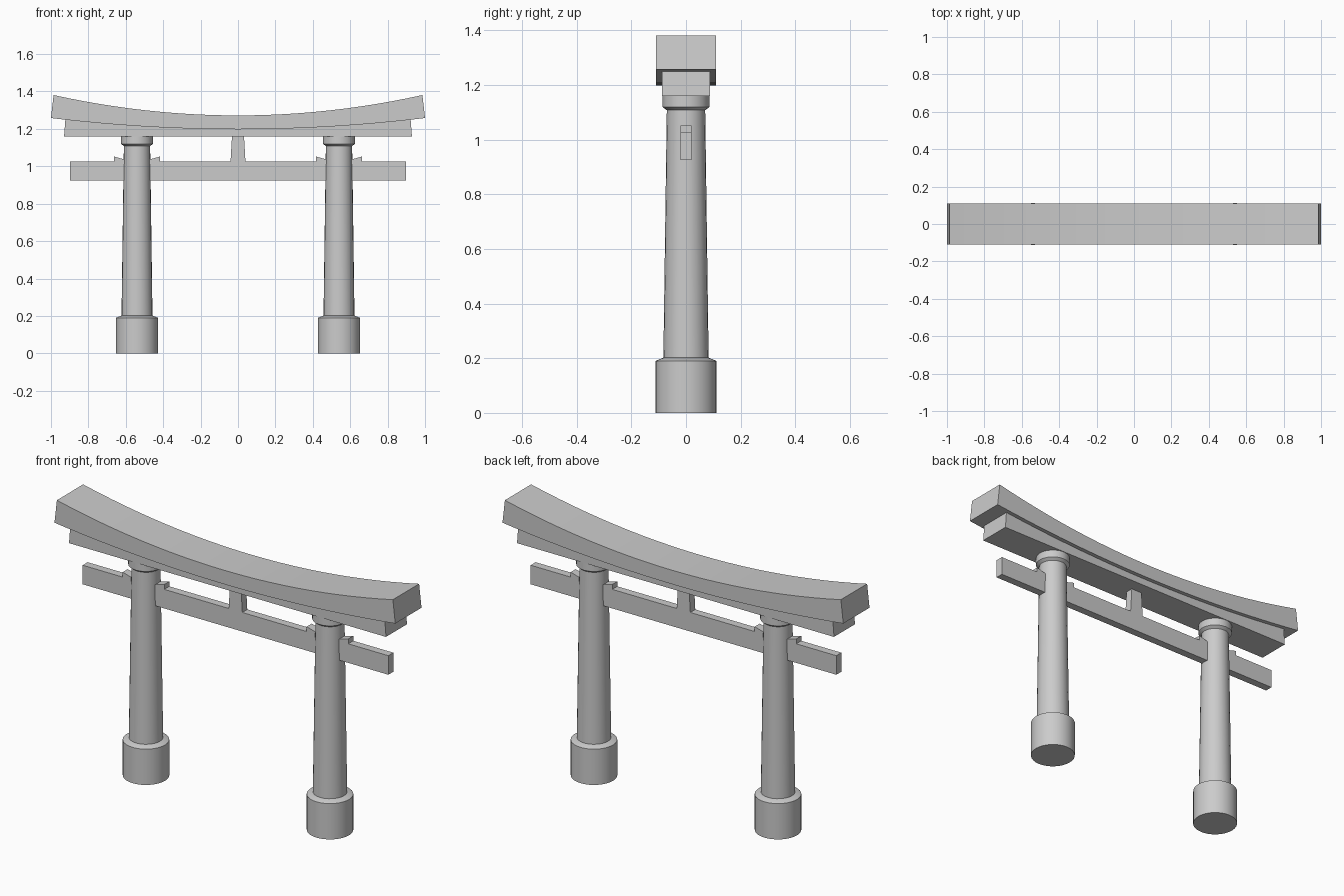
import bpy, bmesh
from math import cos, sin, tau, radians

if "Cube" in bpy.data.objects:
    bpy.data.objects.remove(bpy.data.objects["Cube"])


def finish(name, bm):
    bmesh.ops.recalc_face_normals(bm, faces=bm.faces)
    me = bpy.data.meshes.new(name)
    bm.to_mesh(me)
    bm.free()
    ob = bpy.data.objects.new(name, me)
    bpy.context.collection.objects.link(ob)
    bpy.ops.object.select_all(action='DESELECT')
    ob.select_set(True)
    bpy.context.view_layer.objects.active = ob
    bpy.ops.object.shade_smooth_by_angle(angle=radians(25))
    return ob


def lathe(name, profile, x, sides=24):
    """Revolve (radius, z) points around a vertical axis, with closed ends."""
    bm = bmesh.new()
    rings = [[bm.verts.new((x + r * cos(tau * i / sides), r * sin(tau * i / sides), z))
              for i in range(sides)] for r, z in profile]
    for a, b in zip(rings, rings[1:]):
        for i in range(sides):
            j = (i + 1) % sides
            bm.faces.new((a[i], a[j], b[j], b[i]))
    bm.faces.new(rings[0])
    bm.faces.new(rings[-1])
    return finish(name, bm)


def beam(name, lower, upper, half_depth):
    """Solid strip between matching lower and upper (x, z) lines."""
    bm = bmesh.new()
    sections = []
    for (xl, zl), (xu, zu) in zip(lower, upper):
        sections.append([bm.verts.new(p) for p in (
            (xl, -half_depth, zl), (xl, half_depth, zl),
            (xu, half_depth, zu), (xu, -half_depth, zu))])
    for a, b in zip(sections, sections[1:]):
        for i in range(4):
            j = (i + 1) % 4
            bm.faces.new((a[i], a[j], b[j], b[i]))
    bm.faces.new(sections[0])
    bm.faces.new(sections[-1])
    return finish(name, bm)


def curve(half_length, mid_z, rise, n=24):
    """Upward-sweeping parabola; rise is the lift at x = 1."""
    xs = [half_length * (2 * i / n - 1) for i in range(n + 1)]
    return [(x, mid_z + rise * x * x) for x in xs]


# Curved top lintel and the flat-bottomed lintel beneath it
beam("top_lintel", curve(1.0, 1.198, 0.06), curve(0.986, 1.272, 0.112), 0.11)
beam("under_lintel", curve(0.93, 1.16, 0), curve(0.923, 1.199, 0.06), 0.088)

# Straight tie beam and tapered centre strut
beam("tie_beam", [(-0.897, 0.925), (0.897, 0.925)],
     [(-0.897, 1.026), (0.897, 1.026)], 0.021)
beam("centre_strut", [(-0.04, 1.024), (0.04, 1.024)],
     [(-0.032, 1.162), (0.032, 1.162)], 0.021)

for side, s in (("left", -1), ("right", 1)):
    x = 0.54 * s
    # Pillar: footing, tapered shaft, collar
    lathe(side + "_footing", [(0.112, 0), (0.112, 0.19), (0.083, 0.202)], x, 32)
    lathe(side + "_shaft", [(0.083, 0.19), (0.07, 1.13)], x)
    lathe(side + "_collar", [(0.07, 1.108), (0.086, 1.12), (0.086, 1.161)], x)
    # Wedges on the tie beam either side of the pillar
    for label, d in (("outer", s), ("inner", -s)):
        a, b = x + 0.05 * d, x + 0.122 * d
        beam(f"{side}_{label}_wedge", [(a, 1.024), (b, 1.024)],
             [(a, 1.032), (b, 1.052)], 0.021)
